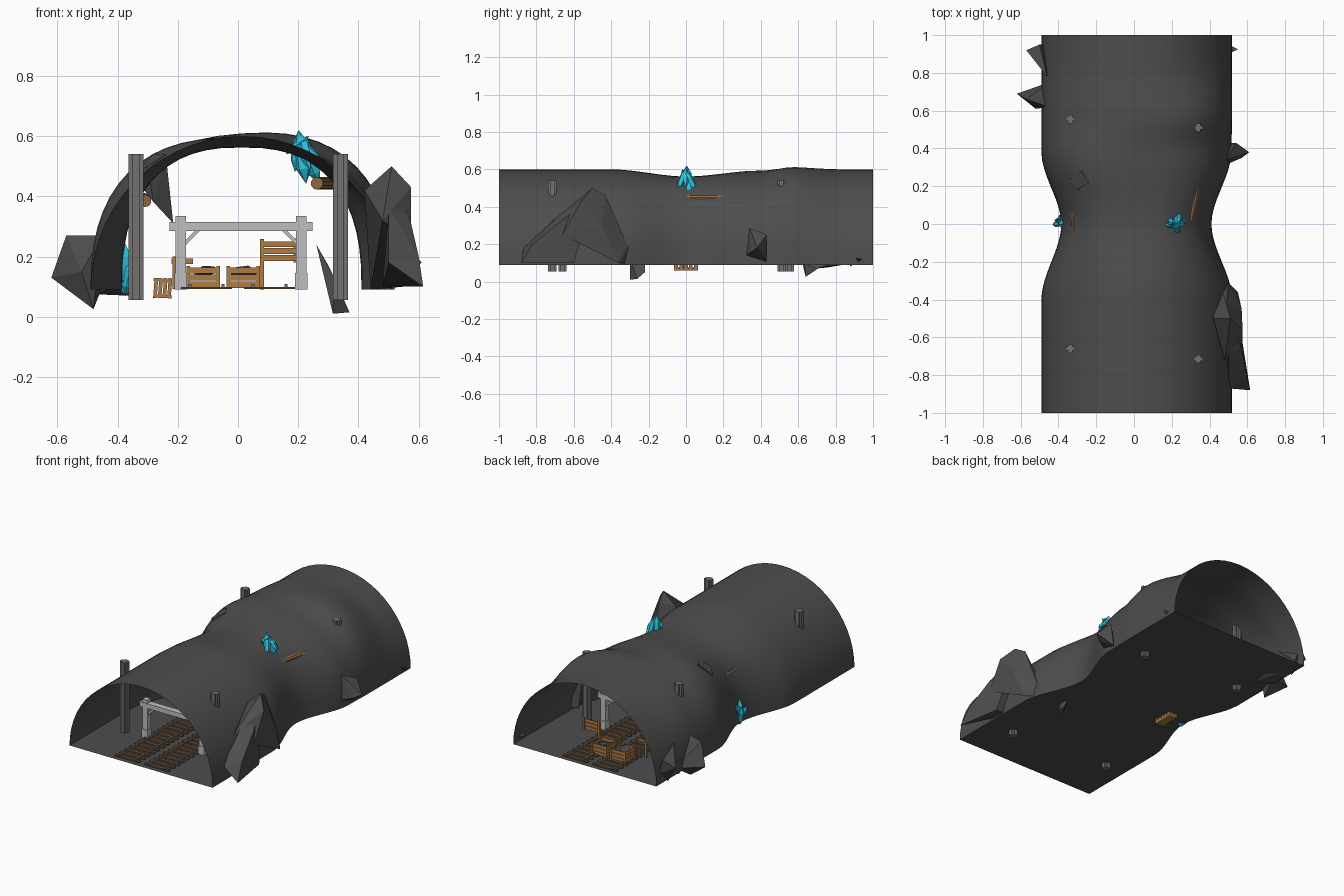
import bpy, bmesh, math, random
from mathutils import Vector, Matrix

old = bpy.data.objects.get("Cube")
if old:
    bpy.data.objects.remove(old)
random.seed(4)


def material(name, r, g, b):
    m = bpy.data.materials.new(name)
    m.use_nodes = True
    m.diffuse_color = (r, g, b, 1)
    m.node_tree.nodes["Principled BSDF"].inputs["Base Color"].default_value = (r, g, b, 1)
    return m


STONE = material("dark stone", .075, .075, .075)
STEEL = material("dull steel", .175, .165, .16)
PALE = material("pale grey beam", .52, .52, .52)
WOOD = material("warm wood", .42, .2, .06)
LOGWOOD = material("log wood", .26, .13, .05)
DARKWOOD = material("dark wood", .14, .07, .03)
CYAN = material("cyan crystal", .025, .55, .74)


def finish(name, bm, mat, smooth=False):
    bmesh.ops.recalc_face_normals(bm, faces=bm.faces)
    me = bpy.data.meshes.new(name)
    bm.to_mesh(me)
    bm.free()
    me.materials.append(mat)
    for p in me.polygons:
        p.use_smooth = smooth
    ob = bpy.data.objects.new(name, me)
    bpy.context.scene.collection.objects.link(ob)
    return ob


def add_box(bm, c, s, rot=None):
    m = Matrix.Translation(c) @ (rot or Matrix()) @ Matrix.Diagonal((*s, 1))
    bmesh.ops.create_cube(bm, size=1, matrix=m)


def boxes(name, items, mat):
    bm = bmesh.new()
    for it in items:
        add_box(bm, *it)
    return finish(name, bm, mat)


def add_hull(bm, pts):
    vs = [bm.verts.new(p) for p in pts]
    r = bmesh.ops.convex_hull(bm, input=vs)
    bmesh.ops.delete(bm, geom=[v for v in r["geom_interior"] if isinstance(v, bmesh.types.BMVert)],
                     context="VERTS")


def rock(name, pts):
    bm = bmesh.new()
    add_hull(bm, pts)
    return finish(name, bm, STONE)


def log(name, a, b, r):
    a, b = Vector(a), Vector(b)
    d = b - a
    bm = bmesh.new()
    m = Matrix.Translation((a + b) / 2) @ d.to_track_quat("Z", "Y").to_matrix().to_4x4()
    bmesh.ops.create_cone(bm, cap_ends=True, segments=10, radius1=r, radius2=r, depth=d.length, matrix=m)
    return finish(name, bm, LOGWOOD)


# Tunnel sections: y, left, right, crown, roundness of the arch, sideways slope of the crown
SECTIONS = [(-1, -.49, .52, .6, 2, 0), (-.4, -.49, .52, .6, 2, 0), (0, -.385, .41, .562, 2.5, 0),
            (.38, -.49, .515, .592, 2.4, -.05), (.57, -.49, .52, .608, 2.4, .07),
            (.85, -.49, .52, .6, 2, 0), (1, -.49, .52, .6, 2, 0)]
FLOOR = .09


def section(y):
    for a, b in zip(SECTIONS, SECTIONS[1:]):
        if y <= b[0]:
            t = (y - a[0]) / (b[0] - a[0])
            t = t * t * (3 - 2 * t)
            return [p + (q - p) * t for p, q in zip(a, b)][1:]


arch, ground = bmesh.new(), bmesh.new()
rows, edges = [], []
ROWS, SEG = 48, 28
for i in range(ROWS + 1):
    y = -1 + 2 * i / ROWS
    xl, xr, top, n, slope = section(y)
    row = []
    for j in range(SEG + 1):
        a = math.pi * j / SEG
        c, s = math.cos(a), max(0, math.sin(a))
        x = (xl + xr) / 2 + math.copysign(abs(c) ** (2 / n), c) * (xr - xl) / 2
        row.append(arch.verts.new((x, y, FLOOR + (top - FLOOR + slope * x) * s ** (2 / n))))
    rows.append(row)
    edges.append([ground.verts.new((x, y, FLOOR)) for x in (xl, xr)])
for p, q in zip(rows, rows[1:]):
    for j in range(SEG):
        arch.faces.new((p[j], p[j + 1], q[j + 1], q[j]))
for p, q in zip(edges, edges[1:]):
    ground.faces.new((p[0], p[1], q[1], q[0]))
finish("tunnel_vault", arch, STONE, True)
finish("tunnel_floor", ground, STONE)

# Steel wall posts with a cross section
for label, x, y in (("front_right", .34, -.715), ("front_left", -.338, -.66),
                    ("back_right", .34, .51), ("back_left", -.338, .555)):
    boxes("steel_post_" + label, [((x, y, .2975), (.05, .022, .485)),
                                  ((x, y, .2975), (.024, .044, .485))], STEEL)

# Pale timber frames: posts, feet, crossbeam and braces
for label, y in (("front", -.65), ("back", .52)):
    parts = [((.01, y, .3), (.475, .04, .03))]
    for side in (-1, 1):
        x = .01 + side * .2
        parts += [((x, y, .215), (.034, .034, .24)), ((x, y, .118), (.042, .042, .054)),
                  ((x - side * .035, y, .265), (.07, .014, .012), Matrix.Rotation(side * .8, 4, "Y"))]
    boxes("support_frame_" + label, parts, PALE)

# Railway tracks
for label, x in (("left", -.105), ("right", .105)):
    boxes("sleepers_" + label, [((x, -.96 + i * .048, .0955), (.17, .022, .008)) for i in range(41)],
          DARKWOOD)
    boxes("rails_" + label, [((x + s * .055, 0, .102), (.01, 1.96, .012)) for s in (-1, 1)], STEEL)


# Slatted crates filled with rubble
def crate(name, x, y, z, w, d, h):
    parts = [((x, y, z + .006), (w, d, .01))]
    for s in (-1, 1):
        for k in range(3):
            zz = z + h * (k + .5) / 3
            parts += [((x, y + s * d / 2, zz), (w, .006, h * .29)),
                      ((x + s * w / 2, y, zz), (.006, d, h * .29))]
        for t in (-1, 1):
            parts.append(((x + s * w / 2, y + t * d / 2, z + h / 2), (.012, .012, h * 1.1)))
    boxes(name, parts, WOOD)
    pts = [(x + random.uniform(-.45, .45) * w, y + random.uniform(-.45, .45) * d,
            z + h * random.uniform(.5, 1.1)) for _ in range(16)]
    rock(name + "_rubble", pts)


crate("crate_left", -.115, .8, .095, .1, .1, .07)
crate("crate_right", .017, .8, .095, .1, .1, .07)

# Plank notice boards on posts
boxes("plank_board_right", [((.08, .76, .175), (.014, .014, .168)), ((.19, .76, .22), (.01, .01, .08))]
      + [((.135, .753, z), (.12, .008, .019)) for z in (.195, .218, .241)], WOOD)
boxes("plank_board_left", [((-.21, .7, .146), (.014, .014, .108)),
                           ((-.185, .693, .185), (.07, .008, .018))], WOOD)

# Tilted slatted box by the left wall
tilt = Matrix.Rotation(.08, 4, "Y")
parts = [((-.25, 0, z), (.06, .13, .01), tilt) for z in (.068, .122)]
for s in (-1, 1):
    parts += [((-.25 + k * .0155, s * .06, .095), (.012, .008, .066), tilt) for k in (-1.5, -.5, .5, 1.5)]
    parts += [((-.25 + s * .025, k * .026, .095), (.008, .02, .066), tilt) for k in (-2, -1, 0, 1, 2)]
boxes("slatted_box", parts, WOOD)

# Logs wedged in the walls
log("wall_log_right", (.262, -.13, .443), (.337, .22, .443), .021)
log("wall_log_left", (-.308, -.13, .385), (-.312, .13, .39), .021)


# Crystal clusters: five-sided spindles fanned around an axis
def cluster(name, centre, axis, items):
    bm = bmesh.new()
    for offset, lean, length, r in items:
        d = (Vector(axis) + Vector(lean)).normalized()
        m = Matrix.Translation(Vector(centre) + Vector(offset)) @ d.to_track_quat("Z", "Y").to_matrix().to_4x4()
        ring = [m @ Vector((r * math.cos(k * math.tau / 5), r * math.sin(k * math.tau / 5), z * length))
                for k in range(5) for z in (-.22, .22)]
        add_hull(bm, ring + [m @ Vector((0, 0, s * length / 2)) for s in (-1, 1)])
    finish(name, bm, CYAN)


cluster("crystals_ceiling", (.218, 0, .53), (.15, 0, -1),
        [((-.005, 0, 0), (0, 0, 0), .18, .026), ((-.022, .012, .02), (-.25, .1, 0), .14, .02),
         ((.025, .01, -.02), (.25, .2, 0), .16, .02), ((.005, -.02, .02), (.1, -.4, 0), .14, .018),
         ((.015, .03, 0), (-.1, .45, 0), .14, .018), ((.02, 0, .02), (.8, 0, 0), .12, .015),
         ((-.02, -.01, .04), (-1.4, .3, 0), .1, .012)])
cluster("crystals_wall", (-.375, 0, .16), (0, 0, 1),
        [((0, 0, 0), (0, 0, 0), .17, .026), ((-.02, .01, -.02), (-.25, .2, 0), .14, .02),
         ((.015, -.02, -.03), (.2, -.25, 0), .13, .02), ((-.01, .025, .01), (-.1, .4, 0), .12, .016),
         ((-.03, 0, 0), (-.6, -.1, 0), .1, .015)])

# Boulders breaking through the shell
rock("boulder_right_peak", [(.51, -.5, .5), (.575, -.56, .43), (.57, -.45, .3), (.42, -.5, .42),
                            (.49, -.43, .46), (.5, -.31, .19), (.44, -.27, .09), (.55, -.36, .1),
                            (.575, -.66, .25), (.48, -.72, .32)])
rock("boulder_right_low", [(.57, -.66, .33), (.5, -.67, .36), (.51, -.5, .45), (.6, -.82, .2), (.615, -.88, .1),
                           (.5, -.87, .18), (.48, -.6, .1), (.57, -.6, .1)])
rock("shard_right", [(.26, -.27, .24), (.3, -.22, .17), (.315, -.3, .01), (.37, -.26, .015),
                     (.35, -.22, .05), (.32, -.3, .13)])
rock("boulder_right_back", [(.5, .32, .14), (.49, .34, .29), (.54, .43, .25), (.61, .38, .18),
                            (.57, .35, .16), (.52, .43, .11), (.48, .4, .1)])
rock("boulder_left", [(-.57, .66, .27), (-.45, .62, .27), (-.62, .69, .13), (-.48, .64, .025),
                      (-.45, .75, .1), (-.52, .61, .15)])
rock("boulder_left_back", [(-.57, .92, .2), (-.5, .95, .24), (-.46, .78, .28), (-.49, .88, .08),
                           (-.46, .95, .14)])
rock("boulder_left_foot", [(-.48, .75, .075), (-.36, .7, .07), (-.46, .9, .1), (-.37, .8, .1), (-.4, .62, .1)])
rock("hanging_rock", [(-.3, .18, .5), (-.35, .23, .47), (-.28, .28, .54), (-.24, .22, .54),
                      (-.28, .18, .38), (-.215, .23, .31), (-.23, .25, .38)])
rock("chip_right_back", [(.5, .9, .13), (.55, .925, .12), (.5, .95, .12), (.51, .92, .1)])
